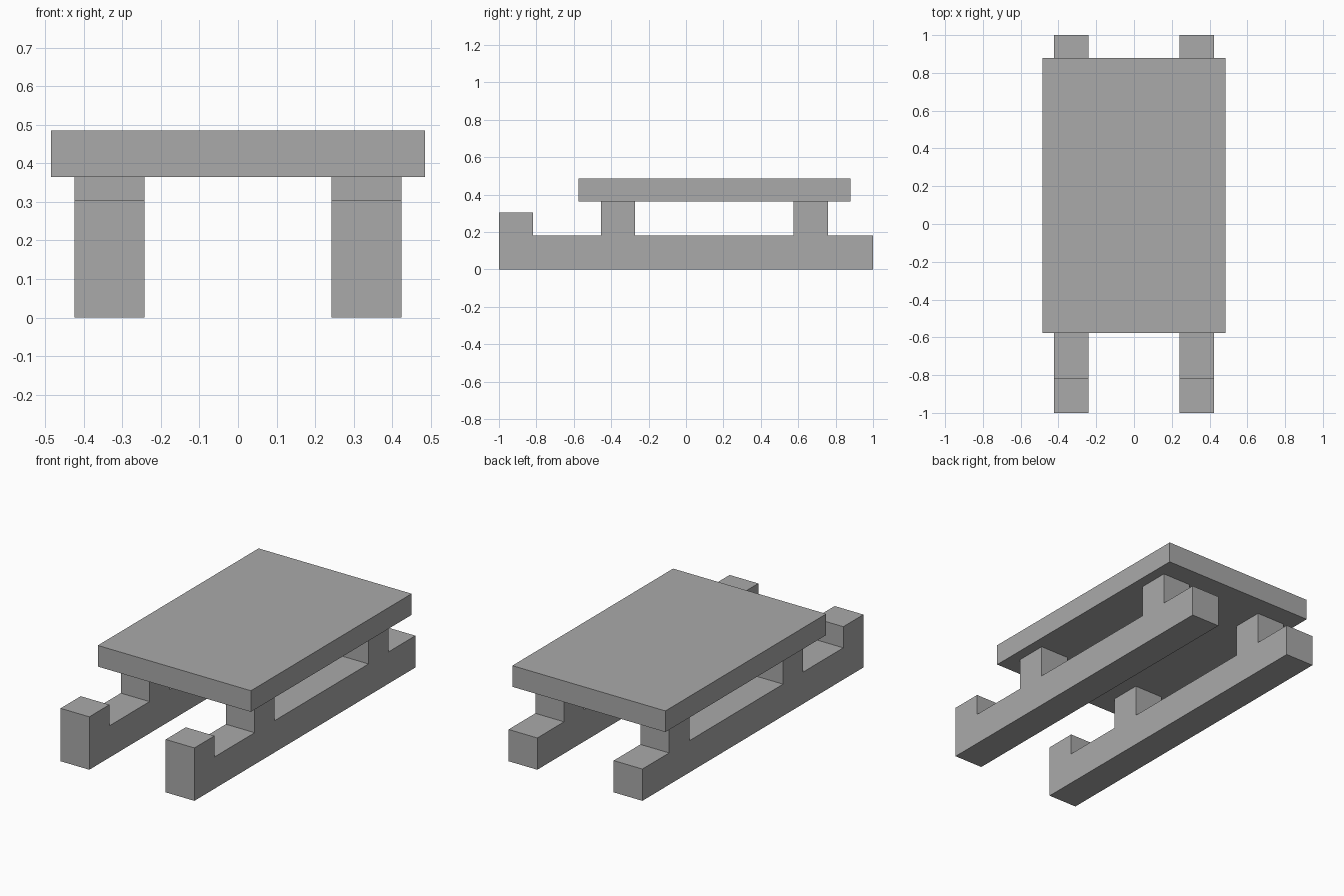
import bpy
import bmesh

if "Cube" in bpy.data.objects:
    bpy.data.objects.remove(bpy.data.objects["Cube"])

grey = bpy.data.materials.new("plain grey")
grey.diffuse_color = (0.4, 0.4, 0.4, 1)
grey.use_nodes = True
grey.node_tree.nodes["Principled BSDF"].inputs["Base Color"].default_value = grey.diffuse_color


def extrude_profile(name, profile, x0, x1):
    """Solid made from a (y, z) outline swept from x0 to x1."""
    bm = bmesh.new()
    face = bm.faces.new([bm.verts.new((x0, y, z)) for y, z in profile])
    swept = bmesh.ops.extrude_face_region(bm, geom=[face])["geom"]
    bmesh.ops.translate(bm, vec=(x1 - x0, 0, 0),
                        verts=[v for v in swept if isinstance(v, bmesh.types.BMVert)])
    bmesh.ops.recalc_face_normals(bm, faces=bm.faces[:])
    mesh = bpy.data.meshes.new(name)
    bm.to_mesh(mesh)
    bm.free()
    mesh.materials.append(grey)
    obj = bpy.data.objects.new(name, mesh)
    bpy.context.collection.objects.link(obj)
    return obj


# Runner outline: raised nose at the front and two posts under the deck
BEAM, NOSE, POST, TOP = 0.182, 0.303, 0.364, 0.485
runner = [(-1, 0), (1, 0), (1, BEAM),
          (0.758, BEAM), (0.758, POST), (0.576, POST), (0.576, BEAM),
          (-0.273, BEAM), (-0.273, POST), (-0.455, POST), (-0.455, BEAM),
          (-0.818, BEAM), (-0.818, NOSE), (-1, NOSE)]
for side, x0, x1 in (("left", -0.424, -0.242), ("right", 0.242, 0.424)):
    extrude_profile(side + "_runner", runner, x0, x1)

# Flat deck resting on the posts
deck = [(-0.576, POST), (0.879, POST), (0.879, TOP), (-0.576, TOP)]
extrude_profile("deck", deck, -0.485, 0.485)
